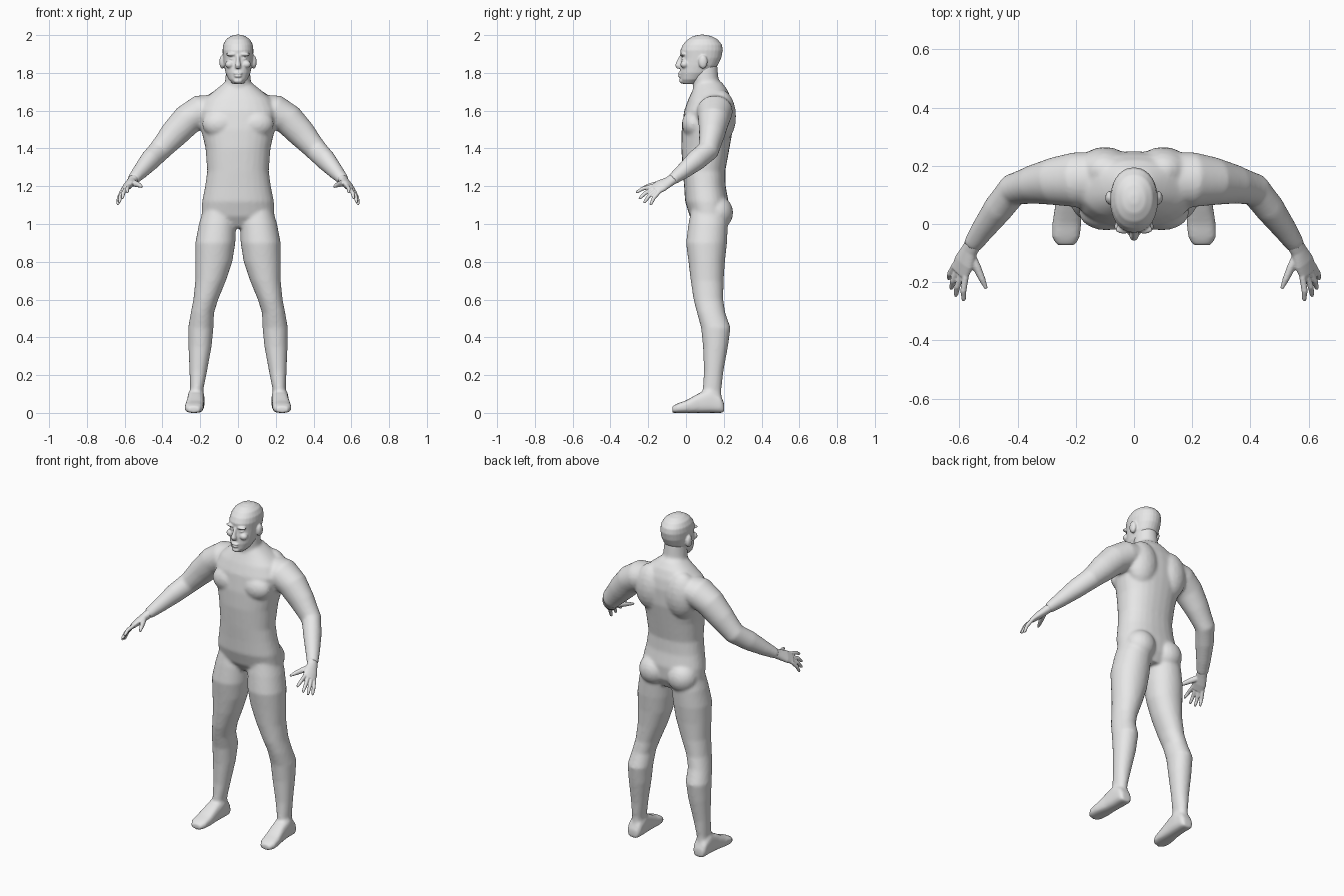
import bpy, bmesh, math
from mathutils import Vector as V, Matrix

skin = bpy.data.materials.new("light_grey")
skin.diffuse_color = (0.8, 0.8, 0.8, 1)
N = 28


def loft(bm, rings):
    """Closed skin through rings of points."""
    loops = [[bm.verts.new(p) for p in r] for r in rings]
    n = len(loops[0])
    for a, b in zip(loops, loops[1:]):
        for i in range(n):
            j = (i + 1) % n
            bm.faces.new((a[i], a[j], b[j], b[i]))
    bm.faces.new(loops[0][::-1])
    bm.faces.new(loops[-1])


def oval(c, u, v, e=2.0):
    """Superellipse ring around c with half axes u and v."""
    pts = []
    for i in range(N):
        t = 2 * math.pi * i / N
        x, y = math.cos(t), math.sin(t)
        pts.append(V(c) + V(u) * math.copysign(abs(x) ** (2 / e), x)
                   + V(v) * math.copysign(abs(y) ** (2 / e), y))
    return pts


def stack(bm, rows, e=2.0):
    """Horizontal slices: z, x min, x max, y front, y back."""
    loft(bm, [oval(((a + b) / 2, (f + k) / 2, z), ((b - a) / 2, 0, 0), (0, (k - f) / 2, 0), e)
              for z, a, b, f, k in rows])


def tube(bm, path, hint):
    """Limb along points: (position, half width along hint, half thickness)."""
    pts = [V(p[0]) for p in path]
    rings = []
    for i, (p, a, b) in enumerate(path):
        t = (pts[min(i + 1, len(pts) - 1)] - pts[max(i - 1, 0)]).normalized()
        u = (V(hint) - t * V(hint).dot(t)).normalized()
        rings.append(oval(p, u * a, t.cross(u) * b))
    loft(bm, rings)


def blob(bm, c, r):
    bmesh.ops.create_uvsphere(bm, u_segments=20, v_segments=12, radius=1,
                              matrix=Matrix.Translation(c) @ Matrix.Diagonal((*r, 1)))


def mirrored(bm, build):
    """Build a right-hand part, then its reflection."""
    part = bmesh.new()
    build(part)
    me = bpy.data.meshes.new("half")
    part.to_mesh(me)
    part.free()
    bm.from_mesh(me)
    me.transform(Matrix.Scale(-1, 4, (1, 0, 0)))
    me.flip_normals()
    bm.from_mesh(me)
    bpy.data.meshes.remove(me)


def finish(name, bm, voxel, smooth):
    """Fuse the overlapping volumes into one smooth surface."""
    bmesh.ops.recalc_face_normals(bm, faces=bm.faces)
    me = bpy.data.meshes.new(name)
    bm.to_mesh(me)
    bm.free()
    me.materials.append(skin)
    me.shade_smooth()
    ob = bpy.data.objects.new(name, me)
    bpy.context.collection.objects.link(ob)
    m = ob.modifiers.new("fuse", 'REMESH')
    m.mode, m.voxel_size, m.use_smooth_shade = 'VOXEL', voxel, True
    s = ob.modifiers.new("soften", 'SMOOTH')
    s.factor, s.iterations = 0.5, smooth


# Torso and neck
body = bmesh.new()
torso = [(0.98, .11, .06, .19), (1.04, .193, .02, .22), (1.12, .19, -.005, .225),
         (1.2, .174, -.01, .21), (1.28, .163, -.017, .208), (1.4, .172, -.025, .23),
         (1.5, .195, -.023, .248), (1.6, .21, -.01, .25), (1.66, .18, .012, .24),
         (1.71, .12, .035, .22), (1.75, .07, .05, .19)]
stack(body, [(z, -w, w, f, k) for z, w, f, k in torso], 2.3)
neck = [(1.64, .08, .04, .21), (1.71, .073, .038, .195), (1.77, .067, .032, .172), (1.85, .06, .03, .165)]
stack(body, [(z, -w, w, f, k) for z, w, f, k in neck])


def limbs(bm):
    # Arm
    tube(bm, [((.07, .16, 1.62), .07, .085), ((.2, .152, 1.595), .088, .095),
              ((.27, .147, 1.55), .083, .083), ((.34, .137, 1.475), .075, .068),
              ((.415, .118, 1.39), .06, .056), ((.465, .055, 1.338), .056, .052),
              ((.52, -.02, 1.275), .041, .041), ((.558, -.075, 1.233), .029, .032)], (0, 0, 1))
    # Leg
    stack(bm, [(1.09, .025, .18, .03, .21), (1.0, .01, .207, .013, .222),
               (.9, .014, .226, 0, .217), (.8, .03, .227, .013, .206),
               (.7, .064, .226, .025, .199), (.6, .105, .236, .04, .197),
               (.53, .127, .25, .058, .208), (.45, .13, .264, .08, .236),
               (.35, .14, .262, .09, .222), (.22, .164, .257, .095, .198),
               (.12, .184, .253, .088, .187), (.05, .185, .256, .08, .19)], 2.1)
    # Foot, sliced from heel to toe
    loft(bm, [oval((x, y, h / 2), (w, 0, 0), (0, 0, h / 2), 3) for y, x, w, h in
              [(.202, .222, .03, .05), (.185, .222, .042, .09), (.13, .222, .045, .13),
               (.07, .225, .045, .105), (.0, .231, .05, .066), (-.045, .234, .048, .05),
               (-.073, .234, .032, .035)]])
    # Buttock, shoulder blade and chest muscle
    blob(bm, (.095, .165, 1.06), (.09, .085, .09))
    blob(bm, (.1, .185, 1.57), (.1, .08, .14))
    blob(bm, (.095, .04, 1.53), (.095, .062, .075))


mirrored(body, limbs)
finish("body", body, 0.009, 6)

# Head
head = bmesh.new()
skull = [(1.742, .028, -.018, .05), (1.765, .05, -.03, .09), (1.80, .066, -.033, .135),
         (1.84, .074, -.03, .168), (1.88, .079, -.026, .187), (1.92, .082, -.03, .195),
         (1.95, .078, -.016, .19), (1.977, .064, .008, .168), (1.994, .04, .037, .137),
         (2.002, .014, .07, .1)]
stack(head, [(z, -w, w, f, k) for z, w, f, k in skull], 2.15)
# Nose, lips and chin
tube(head, [((0, -.02, 1.892), .009, .012), ((0, -.033, 1.86), .011, .016),
            ((0, -.041, 1.838), .016, .018), ((0, -.035, 1.825), .013, .013)], (1, 0, 0))
for z, w in ((1.797, .025), (1.783, .021)):
    blob(head, (0, -.033, z), (w, .011, .006))
blob(head, (0, -.022, 1.758), (.024, .014, .014))


def face_side(bm):
    # Brow, eye, cheek and ear
    blob(bm, (.035, -.018, 1.898), (.03, .016, .009))
    blob(bm, (.033, -.013, 1.876), (.014, .012, .007))
    blob(bm, (.044, -.008, 1.845), (.024, .022, .02))
    blob(bm, (.083, .09, 1.858), (.016, .024, .036))


mirrored(head, face_side)
finish("head", head, 0.005, 3)

# Hands
hands = bmesh.new()
across = V((.045, .045, -.035)).normalized()


def hand(bm):
    tube(bm, [((.545, -.055, 1.247), .029, .027), ((.565, -.09, 1.224), .031, .023),
              ((.583, -.13, 1.203), .041, .021), ((.6, -.168, 1.182), .04, .014)], across)
    # Four fingers
    tips = [(.586, -.266, 1.167), (.614, -.25, 1.133), (.63, -.225, 1.112), (.638, -.19, 1.1)]
    for i, tip in enumerate(tips):
        base = V((.597, -.16, 1.186)) + across * (-.03 + .02 * i)
        mid = base.lerp(V(tip), .55) + V((.004, -.003, .005))
        tube(bm, [(base, .011, .011), (mid, .0105, .0105),
                  (base.lerp(V(tip), .9), .008, .008), (tip, .004, .004)], across)
    # Thumb
    tube(bm, [((.565, -.1, 1.22), .018, .016), ((.54, -.15, 1.212), .016, .014),
              ((.522, -.19, 1.205), .012, .011), ((.508, -.222, 1.197), .006, .006)], across)


mirrored(hands, hand)
finish("hands", hands, 0.004, 2)
